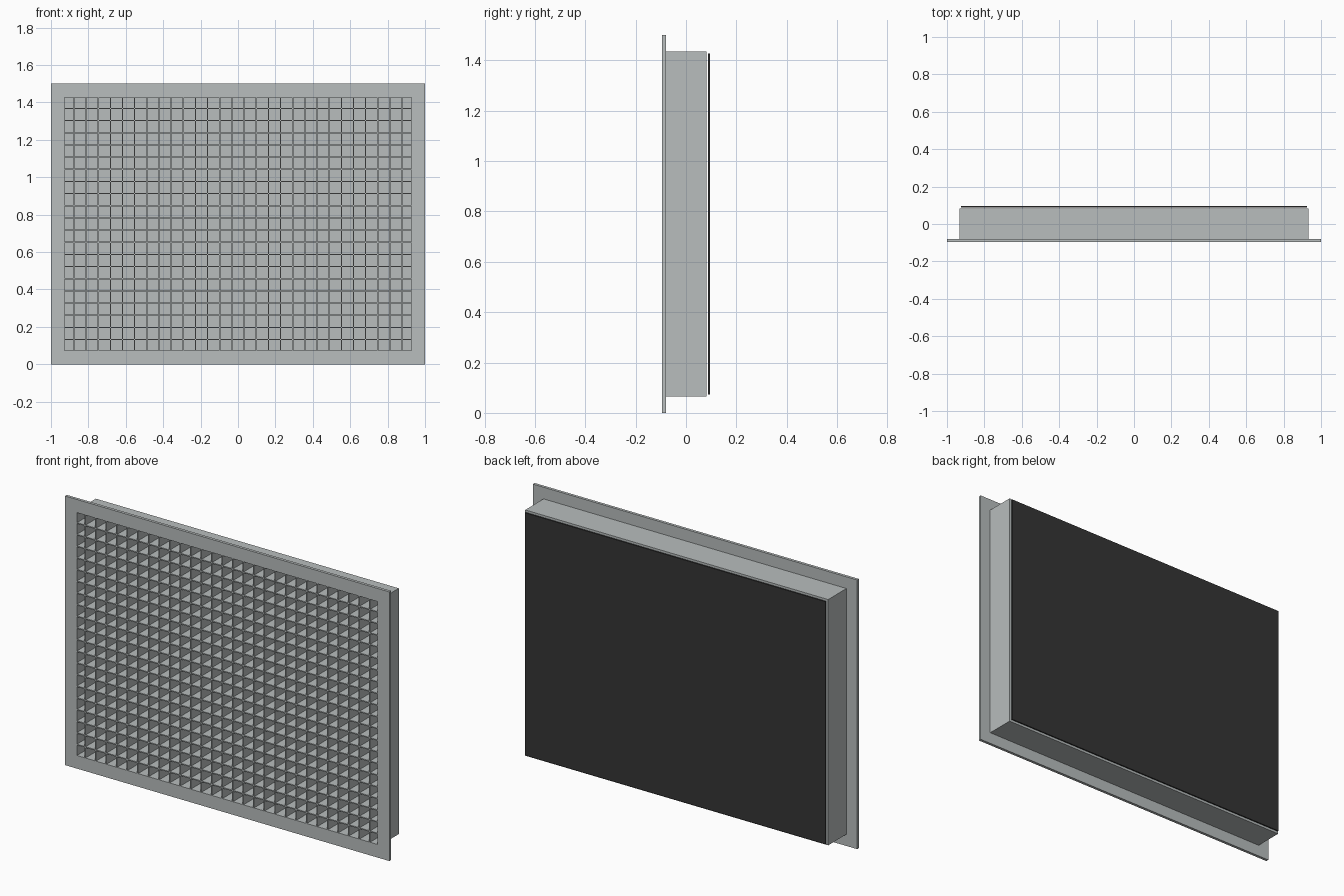
import bpy
import bmesh

cube = bpy.data.objects.get("Cube")
if cube:
    bpy.data.objects.remove(cube, do_unlink=True)


def material(name, rgb):
    mat = bpy.data.materials.new(name)
    mat.use_nodes = True
    mat.diffuse_color = (*rgb, 1)
    mat.node_tree.nodes["Principled BSDF"].inputs["Base Color"].default_value = (*rgb, 1)
    return mat


GREY = material("light grey metal", (0.48, 0.51, 0.51))
BLACK = material("black backing", (0.035, 0.035, 0.035))
MID_Z = 0.75


def finish(name, bm, mat):
    bmesh.ops.recalc_face_normals(bm, faces=bm.faces)
    mesh = bpy.data.meshes.new(name)
    bm.to_mesh(mesh)
    bm.free()
    mesh.materials.append(mat)
    obj = bpy.data.objects.new(name, mesh)
    bpy.context.collection.objects.link(obj)
    return obj


def add_box(bm, lo, hi):
    verts = bmesh.ops.create_cube(bm, size=1)["verts"]
    for v in verts:
        for i in range(3):
            v.co[i] = lo[i] if v.co[i] < 0 else hi[i]


def rect_ring(name, outer, inner, front, back):
    """Rectangular tube running along y, given half sizes in x and z."""
    bm = bmesh.new()
    corners = [(-1, -1), (1, -1), (1, 1), (-1, 1)]
    section = [(outer, front), (outer, back), (inner, back), (inner, front)]
    loops = [[bm.verts.new((sx * h[0], y, MID_Z + sz * h[1])) for sx, sz in corners]
             for h, y in section]
    for k in range(4):
        a, b = loops[k], loops[(k + 1) % 4]
        for i in range(4):
            j = (i + 1) % 4
            bm.faces.new((a[i], a[j], b[j], b[i]))
    return finish(name, bm, GREY)


INNER = (0.927, 0.677)
FRONT, FLANGE_BACK, DUCT_BACK = -0.095, -0.079, 0.082

# Front flange and the duct collar behind it
rect_ring("front_flange", (1.0, 0.75), INNER, FRONT, FLANGE_BACK)
rect_ring("duct_collar", (0.934, 0.685), INNER, FLANGE_BACK, DUCT_BACK)

# Panel closing the rear of the collar
bm = bmesh.new()
add_box(bm, (-INNER[0], DUCT_BACK - 0.005, MID_Z - INNER[1]),
        (INNER[0], DUCT_BACK, MID_Z + INNER[1]))
finish("rear_panel", bm, GREY)

# Egg-crate core of crossing blades
PITCH, HALF = 0.065, 0.003
CORE_BACK = DUCT_BACK - 0.005
bm = bmesh.new()
for i in range(28):
    x = (i - 13.5) * PITCH
    add_box(bm, (x - HALF, FRONT + 0.001, MID_Z - INNER[1]),
            (x + HALF, CORE_BACK, MID_Z + INNER[1]))
finish("vertical_blades", bm, GREY)

bm = bmesh.new()
for i in range(20):
    z = MID_Z + (i - 9.5) * PITCH
    add_box(bm, (-INNER[0], FRONT + 0.0015, z - HALF),
            (INNER[0], CORE_BACK, z + HALF))
finish("horizontal_blades", bm, GREY)

# Dark backing sheet just behind the collar
bm = bmesh.new()
add_box(bm, (-0.926, 0.088, MID_Z - 0.676), (0.926, 0.095, MID_Z + 0.676))
finish("backing_sheet", bm, BLACK)
